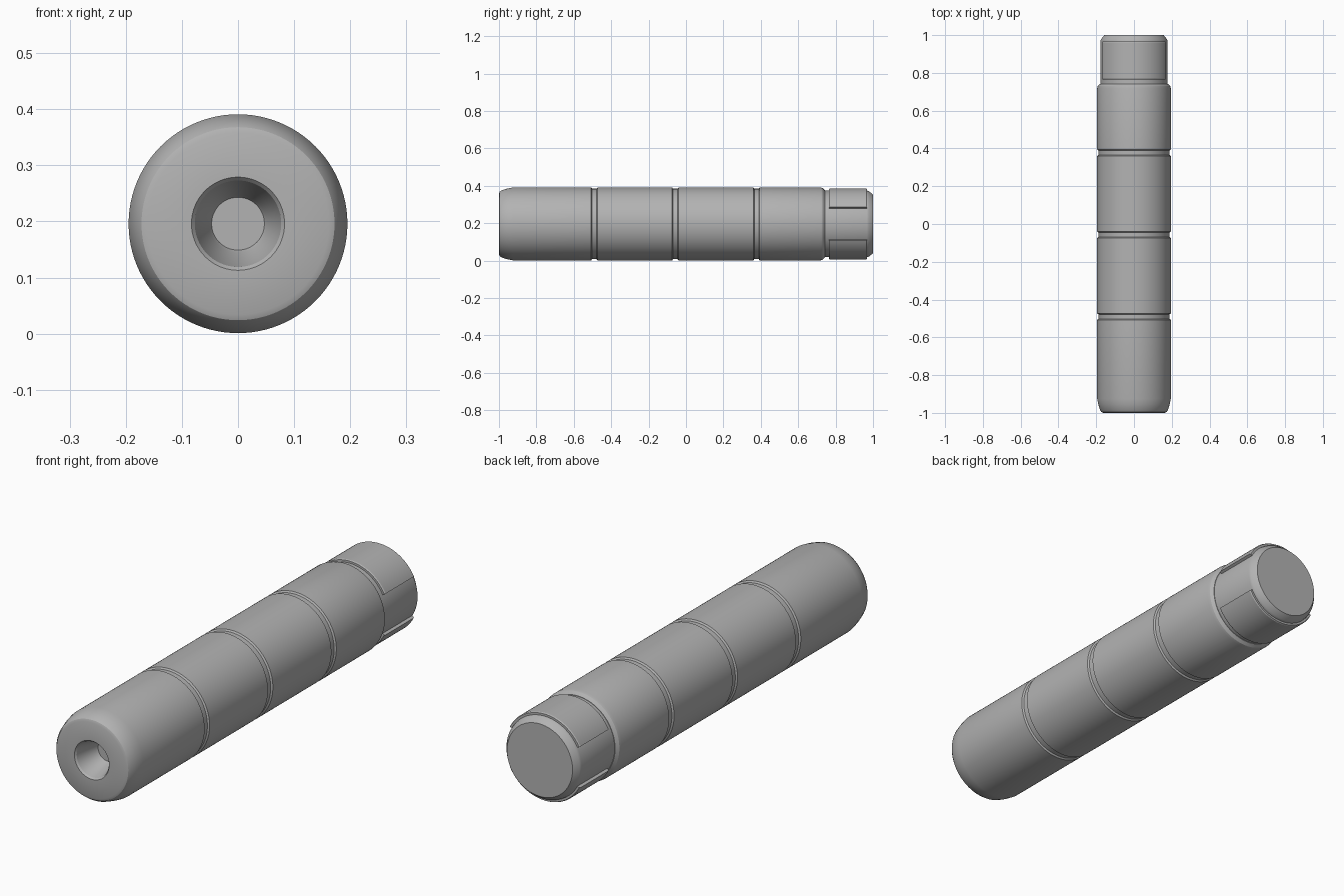
import bpy, bmesh, math
from mathutils import Vector

cube = bpy.data.objects.get("Cube")
if cube:
    bpy.data.objects.remove(cube, do_unlink=True)

AXIS_Z = 0.196
R = 0.195

grey = bpy.data.materials.new("plain_grey")
grey.use_nodes = True
colour = (0.45, 0.45, 0.45, 1)
grey.diffuse_color = colour
grey.node_tree.nodes["Principled BSDF"].inputs["Base Color"].default_value = colour


def finish(name, bm, angle=25):
    bmesh.ops.remove_doubles(bm, verts=bm.verts, dist=1e-5)
    bmesh.ops.recalc_face_normals(bm, faces=bm.faces)
    mesh = bpy.data.meshes.new(name)
    bm.to_mesh(mesh)
    bm.free()
    mesh.materials.append(grey)
    obj = bpy.data.objects.new(name, mesh)
    bpy.context.collection.objects.link(obj)
    obj.location.z = AXIS_Z
    bpy.ops.object.select_all(action="DESELECT")
    obj.select_set(True)
    bpy.context.view_layer.objects.active = obj
    bpy.ops.object.shade_smooth_by_angle(angle=math.radians(angle))
    return obj


def lathe(name, profile, steps=96):
    """Spin (radius, y) points around the long axis."""
    bm = bmesh.new()
    verts = [bm.verts.new((r, y, 0)) for r, y in profile]
    edges = [bm.edges.new(pair) for pair in zip(verts, verts[1:])]
    bmesh.ops.spin(bm, geom=verts + edges, cent=(0, 0, 0), axis=(0, 1, 0),
                   angle=math.tau, steps=steps, use_merge=True)
    return finish(name, bm)


# Body: tapered socket, rounded nose, three ring grooves, bevelled shoulder
profile = [(0, -0.89), (0.047, -0.89), (0.052, -0.9), (0.074, -0.98),
           (0.077, -0.993), (0.083, -1), (0.162, -1), (0.172, -0.996),
           (0.18, -0.985), (0.189, -0.955), (R, -0.925)]
for y in (-0.49, -0.057, 0.377):
    profile += [(R, y - 0.017), (0.188, y - 0.012), (0.188, y + 0.012), (R, y + 0.017)]
profile += [(R, 0.718), (0.192, 0.73), (0.18, 0.742), (0, 0.742)]
lathe("body", profile)

# Narrower tail plug with a bevelled end
lathe("tail_plug", [(0, 0.73), (0.178, 0.73), (0.178, 0.967), (0.175, 0.978),
                    (0.157, 1), (0, 1)])


def grip_pad(name, side):
    """Raised curved pad covering the top or bottom of the plug."""
    bm = bmesh.new()
    steps, start = 40, math.radians(28)
    section = [(0.172, 0.765), (0.187, 0.765), (0.19, 0.77),
               (0.19, 0.962), (0.187, 0.967), (0.172, 0.967)]
    rings = []
    for i in range(steps + 1):
        a = start + (math.pi - 2 * start) * i / steps
        rings.append([bm.verts.new(Vector((r * math.cos(a), y, side * r * math.sin(a))))
                      for r, y in section])
    n = len(section)
    for a, b in zip(rings, rings[1:]):
        for k in range(n):
            bm.faces.new((a[k], a[(k + 1) % n], b[(k + 1) % n], b[k]))
    bm.faces.new(rings[0])
    bm.faces.new(rings[-1])
    return finish(name, bm)


grip_pad("upper_grip_pad", 1)
grip_pad("lower_grip_pad", -1)
